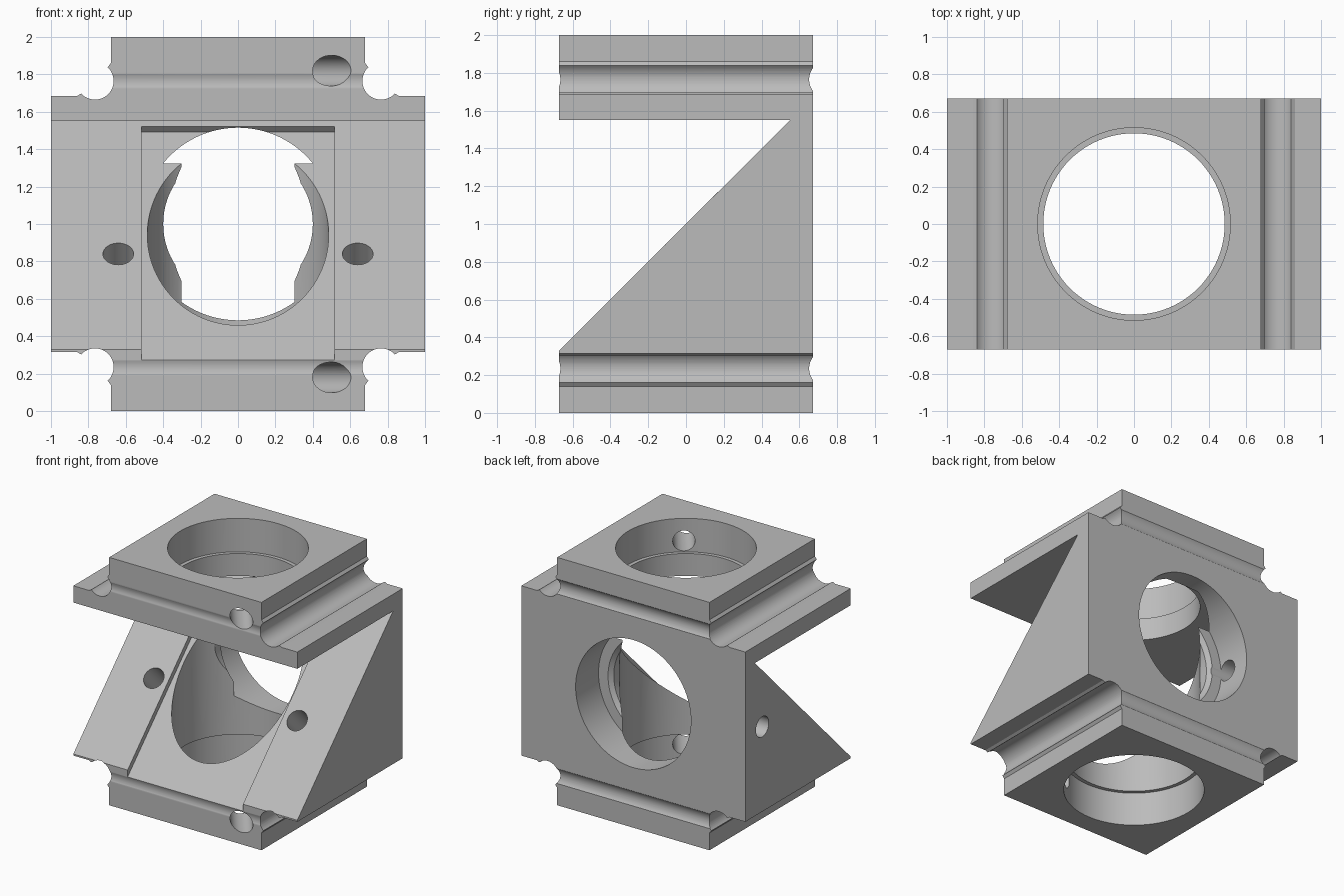
import bpy, bmesh, math
from mathutils import Vector

if "Cube" in bpy.data.objects:
    bpy.data.objects.remove(bpy.data.objects["Cube"], do_unlink=True)

grey = bpy.data.materials.new("plain_grey")
grey.use_nodes = True
COLOUR = (0.5, 0.5, 0.5, 1)
grey.diffuse_color = COLOUR
grey.node_tree.nodes["Principled BSDF"].inputs["Base Color"].default_value = COLOUR

HALF_Y = 0.672
ROD = 0.765        # distance of the rod grooves from the centre
ROD_R = 0.1
BORE_R = 0.485
SEAT_R = 0.515
SCREW_R = 0.082


def add_object(name, bm):
    bmesh.ops.recalc_face_normals(bm, faces=bm.faces)
    mesh = bpy.data.meshes.new(name)
    bm.to_mesh(mesh)
    bm.free()
    mesh.materials.append(grey)
    obj = bpy.data.objects.new(name, mesh)
    bpy.context.collection.objects.link(obj)
    return obj


def prism(name, profile, half, axis):
    """Extrude a profile of (side, height) pairs along x or y."""
    bm = bmesh.new()
    if axis == "y":
        verts = [bm.verts.new((a, -half, b)) for a, b in profile]
        move = Vector((0, 2 * half, 0))
    else:
        verts = [bm.verts.new((-half, a, b)) for a, b in profile]
        move = Vector((2 * half, 0, 0))
    face = bm.faces.new(verts)
    new = bmesh.ops.extrude_face_region(bm, geom=[face])["geom"]
    bmesh.ops.translate(bm, vec=move, verts=[v for v in new if isinstance(v, bmesh.types.BMVert)])
    return add_object(name, bm)


def rod(name, start, end, r1, r2=None, segments=96):
    """Cylinder or cone between two points."""
    start, end = Vector(start), Vector(end)
    span = end - start
    bm = bmesh.new()
    bmesh.ops.create_cone(bm, cap_ends=True, segments=segments, radius1=r1,
                          radius2=r1 if r2 is None else r2, depth=span.length)
    turn = span.to_track_quat("Z", "Y").to_matrix().to_4x4()
    bmesh.ops.transform(bm, matrix=turn, verts=bm.verts)
    bmesh.ops.translate(bm, vec=(start + end) / 2, verts=bm.verts)
    return add_object(name, bm)


def cut(body, tool):
    tool.hide_render = True
    mod = body.modifiers.new("cut", "BOOLEAN")
    mod.operation = "DIFFERENCE"
    mod.solver = "EXACT"
    mod.object = tool
    bpy.context.view_layer.objects.active = body
    bpy.ops.object.modifier_apply(modifier=mod.name)
    bpy.data.objects.remove(tool, do_unlink=True)


# Body: stepped block with a round rod groove and small lips in each corner
arc = [math.radians(133 + 184 * i / 28) for i in range(29)]
corner = [(0.68, 1), (0.68, 0.86)]
corner += [(ROD + ROD_R * math.cos(a), ROD + ROD_R * math.sin(a)) for a in arc]
corner += [(0.86, 0.685), (1, 0.685)]
right = corner + [(x, -z) for x, z in reversed(corner)]
outline = right + [(-x, z) for x, z in reversed(right)]
body = prism("mirror_cube_body", [(x, z + 1) for x, z in outline], HALF_Y, "y")

# Wedge opening and shallow mirror pocket on the slope
cut(body, prism("wedge_cutter", [(-1, 0), (0.55, 1.55), (-1, 1.55)], 1.2, "x"))
cut(body, prism("pocket_cutter", [(-1, -0.056), (0.548, 1.492), (0.51, 1.53), (-1, 0.02)], SEAT_R, "x"))

# Vertical bore with a wider seat at each end
cut(body, rod("bore_cutter", (0, 0, -0.2), (0, 0, 2.2), BORE_R))
for end, step in ((-0.2, 0.27), (2.2, 1.73)):
    cut(body, rod("seat_cutter", (0, 0, end), (0, 0, step), SEAT_R))

# Back opening: wide seat, chamfer and inner bore
cut(body, rod("back_bore_cutter", (0, 0, 1), (0, 0.6, 1), 0.4))
cut(body, rod("back_chamfer_cutter", (0, 0.34, 1), (0, 0.39, 1), 0.39, 0.44))
cut(body, rod("back_seat_cutter", (0, 0.38, 1), (0, 0.9, 1), SEAT_R))

# Cross grooves and set screw holes on the upper and lower plates
for side in (-1, 1):
    z = 1 + side * ROD
    for y in (-ROD, 0.752):
        cut(body, rod("groove_cutter", (-1.2, y, z), (1.2, y, z), ROD_R))
    aim = Vector((0.5, -0.67, 0)).normalized()
    lift = Vector((0, 0, 1 + side * 0.82))
    cut(body, rod("set_screw_cutter", aim * 0.3 + lift, aim * 1.1 + lift, SCREW_R, segments=48))

# Clamp screw holes square to the slope
for side in (-1, 1):
    top = Vector((side * 0.64, -0.16, 0.84))
    into = Vector((0, 1, -1)).normalized()
    cut(body, rod("clamp_screw_cutter", top - into * 0.1, top + into * 0.4, SCREW_R, segments=48))

# Side set screw hole into the back opening
cut(body, rod("side_screw_cutter", (-1.2, 0.455, 1), (-0.3, 0.455, 1), SCREW_R, segments=48))

bpy.ops.object.select_all(action="DESELECT")
body.select_set(True)
bpy.context.view_layer.objects.active = body
bpy.ops.object.shade_smooth_by_angle(angle=math.radians(25))
